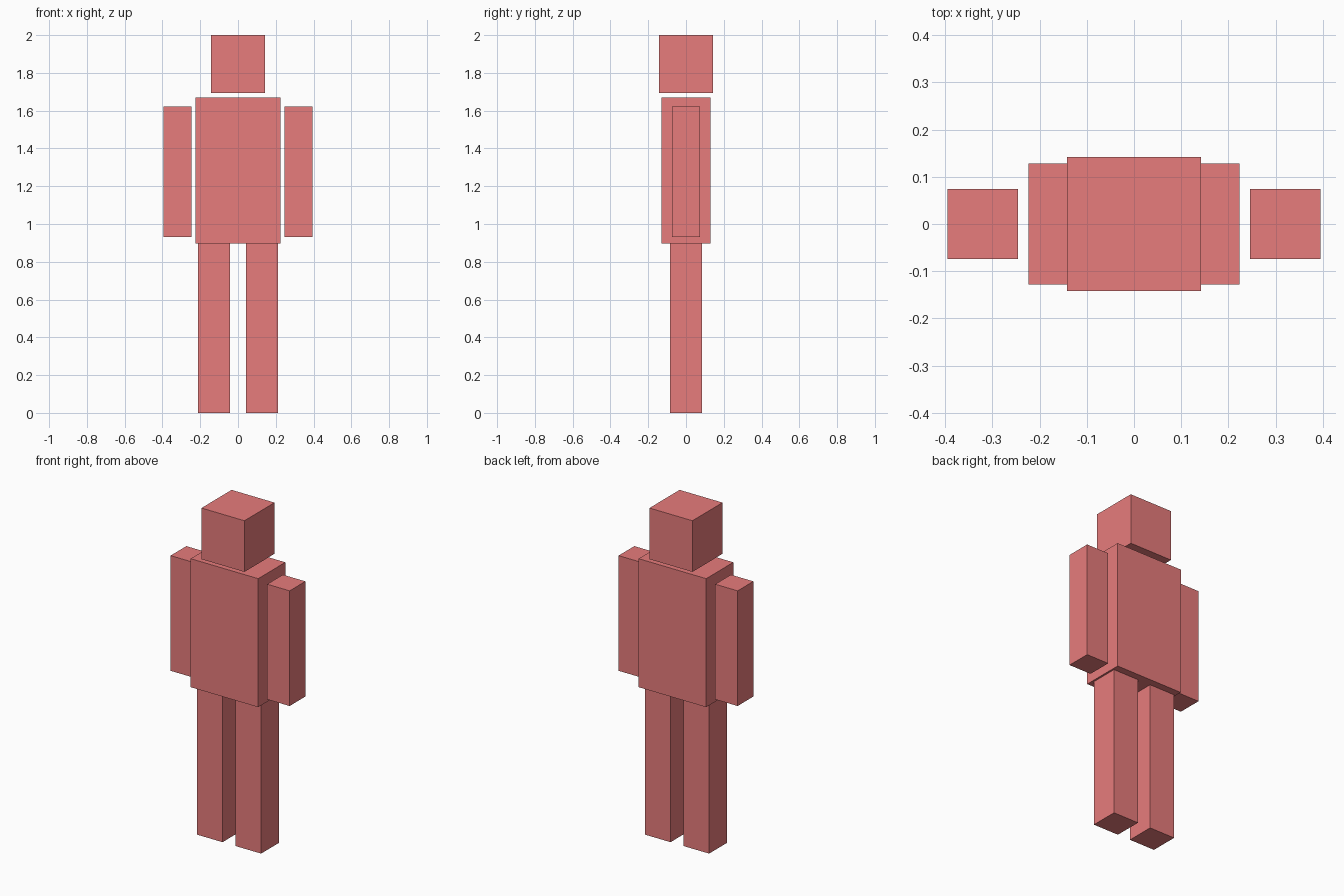
import bpy

# Remove the default cube
default = bpy.data.objects.get("Cube")
if default:
    bpy.data.objects.remove(default, do_unlink=True)

# Single soft red colour
RED = (0.8, 0.2, 0.2, 1.0)
red = bpy.data.materials.new("soft_red")
red.use_nodes = True
red.diffuse_color = RED
red.node_tree.nodes["Principled BSDF"].inputs["Base Color"].default_value = RED


def block(name, x, width, depth, bottom, top):
    """Box centred on y = 0, spanning bottom to top."""
    bpy.ops.mesh.primitive_cube_add(size=1, location=(x, 0, (bottom + top) / 2))
    obj = bpy.context.object
    obj.name = obj.data.name = name
    for v in obj.data.vertices:
        v.co.x *= width
        v.co.y *= depth
        v.co.z *= top - bottom
    obj.data.materials.append(red)
    return obj


# Head floats just above the torso
block("head", 0, 0.285, 0.285, 1.693, 2.0)
block("torso", 0, 0.448, 0.257, 0.898, 1.669)

# Arms hang beside the torso with a small gap, legs stand beneath it
for side, sign in (("left", 1), ("right", -1)):
    block(side + "_arm", sign * 0.3205, 0.149, 0.149, 0.93, 1.621)
    block(side + "_leg", sign * 0.128, 0.17, 0.17, 0, 0.898)
